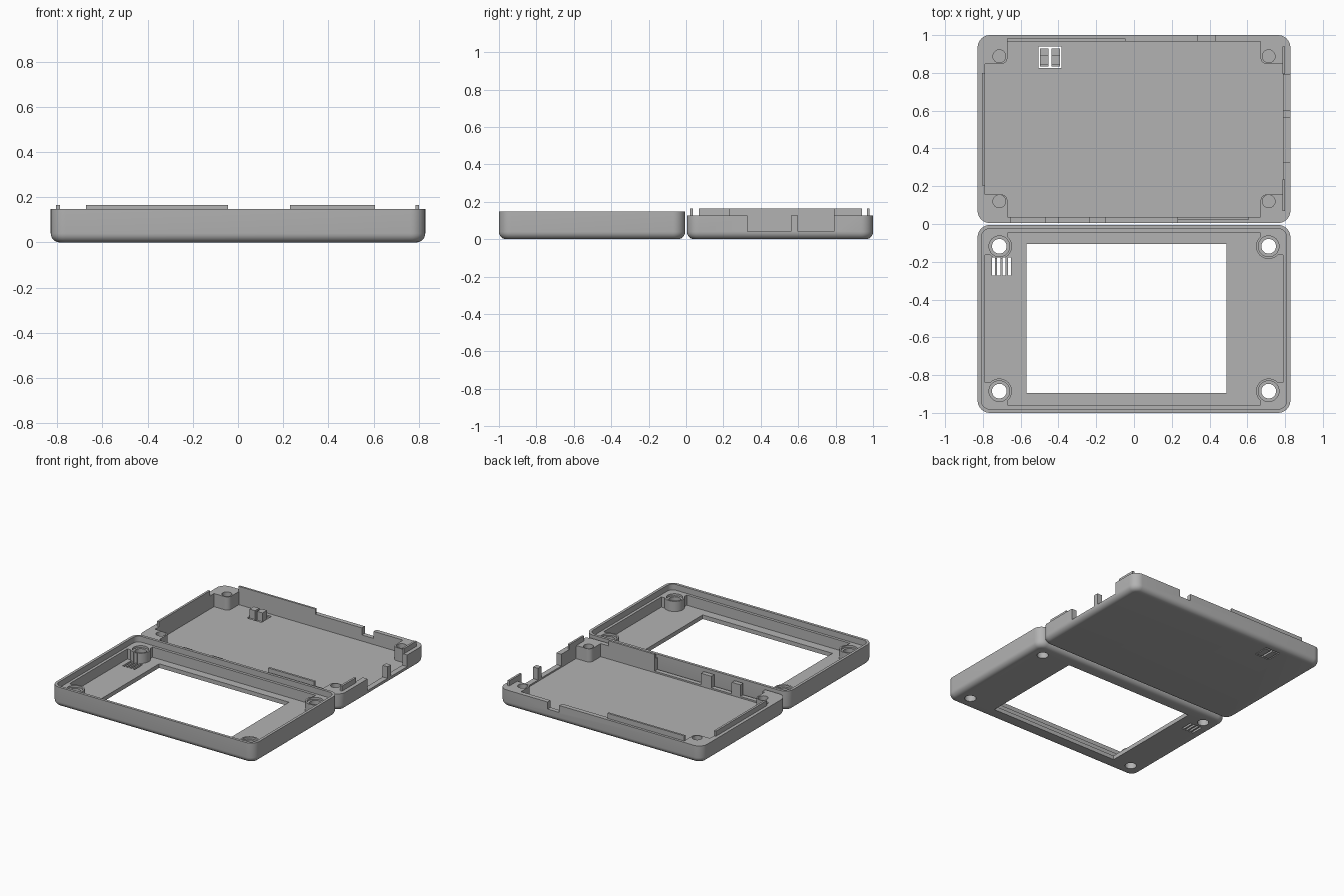
import bpy, math

if "Cube" in bpy.data.objects:
    bpy.data.objects.remove(bpy.data.objects["Cube"])

grey = bpy.data.materials.new("plain grey")
grey.diffuse_color = (0.45, 0.45, 0.45, 1)
grey.use_nodes = True
grey.node_tree.nodes["Principled BSDF"].inputs["Base Color"].default_value = grey.diffuse_color


def mesh_object(name, verts, faces):
    mesh = bpy.data.meshes.new(name)
    mesh.from_pydata(verts, [], faces)
    mesh.materials.append(grey)
    obj = bpy.data.objects.new(name, mesh)
    bpy.context.collection.objects.link(obj)
    return obj


def stack(name, rings):
    """Closed solid from a stack of equal-sized rings, bottom to top."""
    n = len(rings[0])
    faces = [tuple(reversed(range(n)))]
    for k in range(len(rings) - 1):
        a, b = k * n, (k + 1) * n
        faces += [(a + i, a + (i + 1) % n, b + (i + 1) % n, b + i) for i in range(n)]
    faces.append(tuple(range((len(rings) - 1) * n, len(rings) * n)))
    return mesh_object(name, [p for r in rings for p in r], faces)


def rounded_ring(x0, x1, y0, y1, r, z, seg=8):
    pts = []
    for cx, cy, q in ((x1 - r, y1 - r, 0), (x0 + r, y1 - r, 1),
                      (x0 + r, y0 + r, 2), (x1 - r, y0 + r, 3)):
        for i in range(seg + 1):
            a = (q + i / seg) * math.pi / 2
            pts.append((cx + r * math.cos(a), cy + r * math.sin(a), z))
    return pts


def slab(name, x0, x1, y0, y1, z0, z1, r):
    return stack(name, [rounded_ring(x0, x1, y0, y1, r, z) for z in (z0, z1)])


def box(name, x0, x1, y0, y1, z0, z1):
    return stack(name, [[(x0, y0, z), (x1, y0, z), (x1, y1, z), (x0, y1, z)] for z in (z0, z1)])


def cylinder(name, x, y, r, z0, z1, n=32):
    return stack(name, [[(x + r * math.cos(2 * math.pi * i / n),
                          y + r * math.sin(2 * math.pi * i / n), z) for i in range(n)]
                        for z in (z0, z1)])


def shell(name, y0, y1, top, fillet=0.04, r=0.065):
    """Rounded case half with a filleted underside."""
    rings = []
    for i in range(7):
        a = i / 6 * math.pi / 2
        d = fillet * (1 - math.sin(a))
        rings.append(rounded_ring(-0.828 + d, 0.828 - d, y0 + d, y1 - d, r - d,
                                  fillet * (1 - math.cos(a))))
    rings.append(rounded_ring(-0.828, 0.828, y0, y1, r, top))
    return stack(name, rings)


def boolean(target, tools, operation):
    for tool in tools:
        mod = target.modifiers.new("cut", 'BOOLEAN')
        mod.operation, mod.solver, mod.object = operation, 'EXACT', tool
        bpy.context.view_layer.objects.active = target
        bpy.ops.object.modifier_apply(modifier=mod.name)
        bpy.data.objects.remove(tool)


def smooth(obj):
    bpy.ops.object.select_all(action='DESELECT')
    obj.select_set(True)
    bpy.context.view_layer.objects.active = obj
    bpy.ops.object.shade_smooth_by_angle(angle=math.radians(30))


FLOOR, BASE_TOP, COVER_TOP, LEDGE = 0.03, 0.127, 0.148, 0.105

# Back half: tray with solid corner posts
tray = shell("back_tray", 0.005, 1.0, BASE_TOP)
cavity = box("cavity", -0.788, 0.788, 0.038, 0.967, FLOOR, 0.3)
corners = []
for sx in (-1, 1):
    for y_in, y_out in ((0.157, -0.1), (0.846, 1.1)):
        xs = sorted((sx * 0.67, sx * 1.0))
        ys = sorted((y_in, y_out))
        corners.append(slab("corner", *xs, *ys, 0.01, 0.4, 0.035))
boolean(cavity, corners, 'DIFFERENCE')
boolean(tray, [cavity], 'DIFFERENCE')

# Screw holes and port openings in the walls
cuts = [cylinder("screw_hole", sx * 0.713, y, 0.034, 0.04, 0.3)
        for sx in (-1, 1) for y in (0.12, 0.888)]
cuts += [box("side_port", 0.77, 0.9, a, b, 0.041, 0.3) for a, b in ((0.328, 0.562), (0.6, 0.79))]
cuts += [box("front_port", a, b, -0.05, 0.05, 0.041, 0.3)
         for a, b in ((-0.65, -0.47), (-0.40, -0.235), (-0.15, 0.23))]
cuts.append(box("back_notch", 0.335, 0.43, 0.95, 1.1, 0.075, 0.3))
cuts.append(box("button_opening", -0.505, -0.385, 0.825, 0.94, -0.1, 0.05))
boolean(tray, cuts, 'DIFFERENCE')
smooth(tray)

# Locating lips that stand above the tray walls
for i, (x0, x1, y0, y1) in enumerate(((-0.672, -0.045, 0.967, 0.982),
                                      (0.23, 0.605, 0.022, 0.038),
                                      (-0.804, -0.788, 0.205, 0.80),
                                      (0.785, 0.80, 0.07, 0.235),
                                      (0.785, 0.80, 0.795, 0.94))):
    box(f"locating_lip_{i + 1}", x0, x1, y0, y1, 0.12, 0.165)

# Pair of push tabs in the tray floor
for i, x in enumerate((-0.497, -0.436)):
    box(f"push_tab_{i + 1}", x, x + 0.045, 0.833, 0.928, 0.0, 0.025)
    box(f"push_tab_stem_{i + 1}", x, x + 0.045, 0.845, 0.895, 0.02, 0.09)

# Front half: cover with a stepped rim
cover = shell("front_cover", -1.0, -0.005, COVER_TOP)
recess = slab("recess", -0.808, 0.808, -0.98, -0.025, LEDGE, 0.3, 0.045)
cavity = box("cavity", -0.788, 0.788, -0.96, -0.045, FLOOR, 0.2)
holes = [(sx * 0.713, y) for sx in (-1, 1) for y in (-0.885, -0.118)]
corners = []
for x, y in holes:
    sx, sy = (1 if x > 0 else -1), (1 if y > -0.5 else -1)
    corners.append(cylinder("boss", x, y, 0.067, 0.0, 0.4))
    corners.append(box("block", *sorted((x - sx * 0.047, sx * 1.0)),
                       *sorted((y - sy * 0.047, y + sy * 0.3)), 0.0, 0.4))
boolean(cavity, corners, 'DIFFERENCE')
boolean(cover, [recess, cavity], 'DIFFERENCE')

# Screen window, screw holes and speaker slots
cuts = [box("window", -0.57, 0.49, -0.895, -0.105, -0.1, 0.2)]
cuts += [cylinder("screw_hole", x, y, 0.039, -0.1, 0.3) for x, y in holes]
cuts += [cylinder("counterbore", x, y, 0.055, 0.09, 0.3) for x, y in holes]
cuts += [box("slot", x, x + 0.016, -0.272, -0.178, -0.1, 0.2)
         for x in (-0.752, -0.724, -0.696, -0.668)]
boolean(cover, cuts, 'DIFFERENCE')
smooth(cover)
